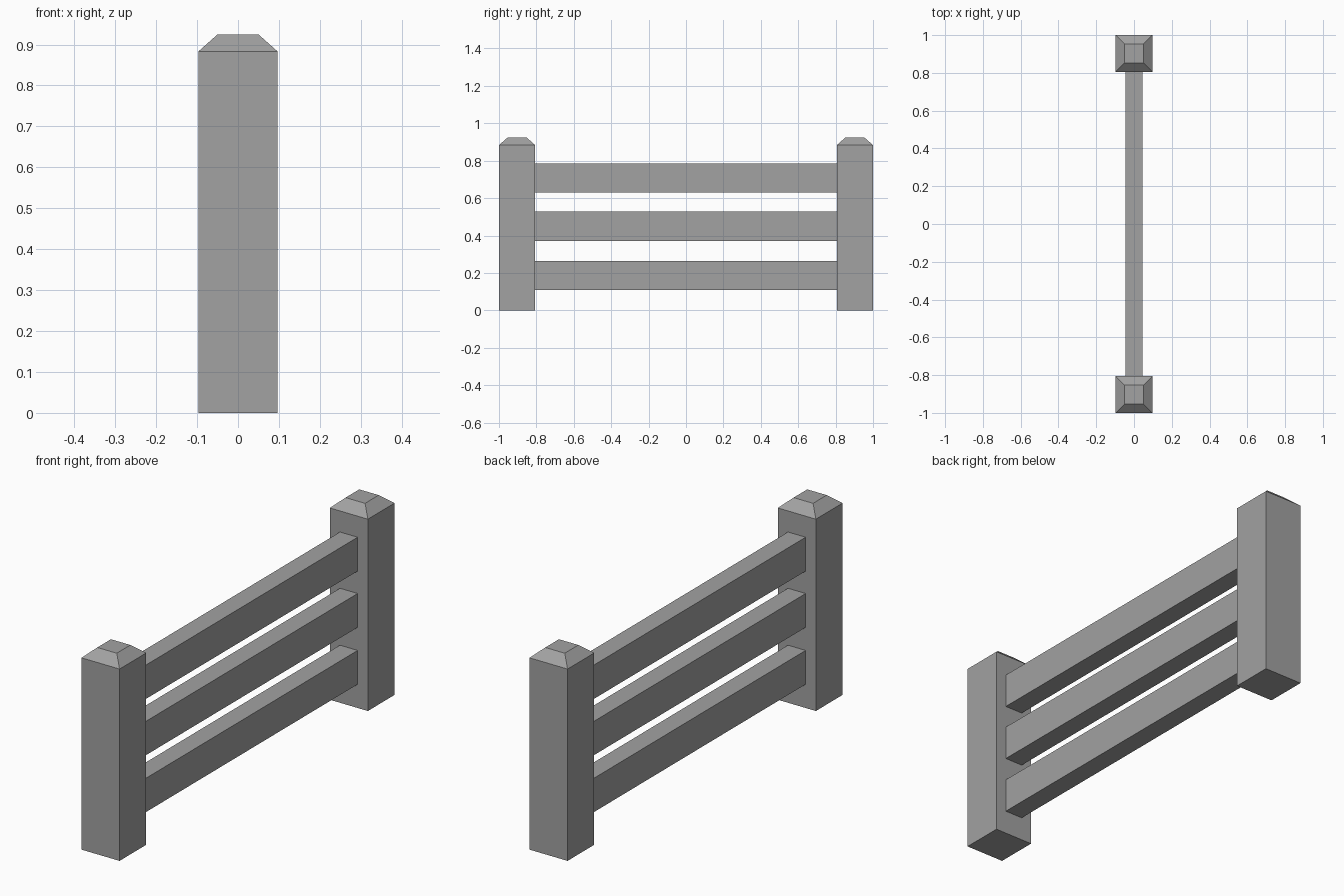
import bpy
import bmesh

if "Cube" in bpy.data.objects:
    bpy.data.objects.remove(bpy.data.objects["Cube"], do_unlink=True)

grey = bpy.data.materials.new("plain grey")
grey.use_nodes = True
colour = (0.36, 0.36, 0.36, 1)
grey.diffuse_color = colour
grey.node_tree.nodes["Principled BSDF"].inputs["Base Color"].default_value = colour

POST_HALF = 0.097
POST_Y = 1 - POST_HALF
POST_HEIGHT, CAP_HEIGHT, CAP_TOP_HALF = 0.883, 0.042, 0.03


def box(bm, size, centre):
    """Add a box to the mesh and return its vertices."""
    verts = bmesh.ops.create_cube(bm, size=1)["verts"]
    bmesh.ops.scale(bm, vec=size, verts=verts)
    bmesh.ops.translate(bm, vec=centre, verts=verts)
    return verts


def finish(bm, name, location=(0, 0, 0)):
    mesh = bpy.data.meshes.new(name)
    bm.to_mesh(mesh)
    bm.free()
    mesh.materials.append(grey)
    obj = bpy.data.objects.new(name, mesh)
    obj.location = location
    bpy.context.collection.objects.link(obj)


# Square posts, each with a bevelled cap pulled up from the top face
for name, side in (("front_post", -1), ("back_post", 1)):
    bm = bmesh.new()
    box(bm, (2 * POST_HALF, 2 * POST_HALF, POST_HEIGHT), (0, 0, POST_HEIGHT / 2))
    bm.faces.ensure_lookup_table()
    top = max(bm.faces, key=lambda f: f.calc_center_median().z)
    bmesh.ops.inset_individual(bm, faces=[top], thickness=POST_HALF - CAP_TOP_HALF)
    bmesh.ops.translate(bm, vec=(0, 0, CAP_HEIGHT), verts=top.verts)
    finish(bm, name, (0, side * POST_Y, 0))

# Three rails spanning between the inner faces of the posts
span = 2 * (POST_Y - POST_HALF)
for name, z in (("lower_rail", 0.187), ("middle_rail", 0.449), ("upper_rail", 0.708)):
    bm = bmesh.new()
    box(bm, (0.09, span, 0.156), (0, 0, 0))
    finish(bm, name, (0, 0, z))
